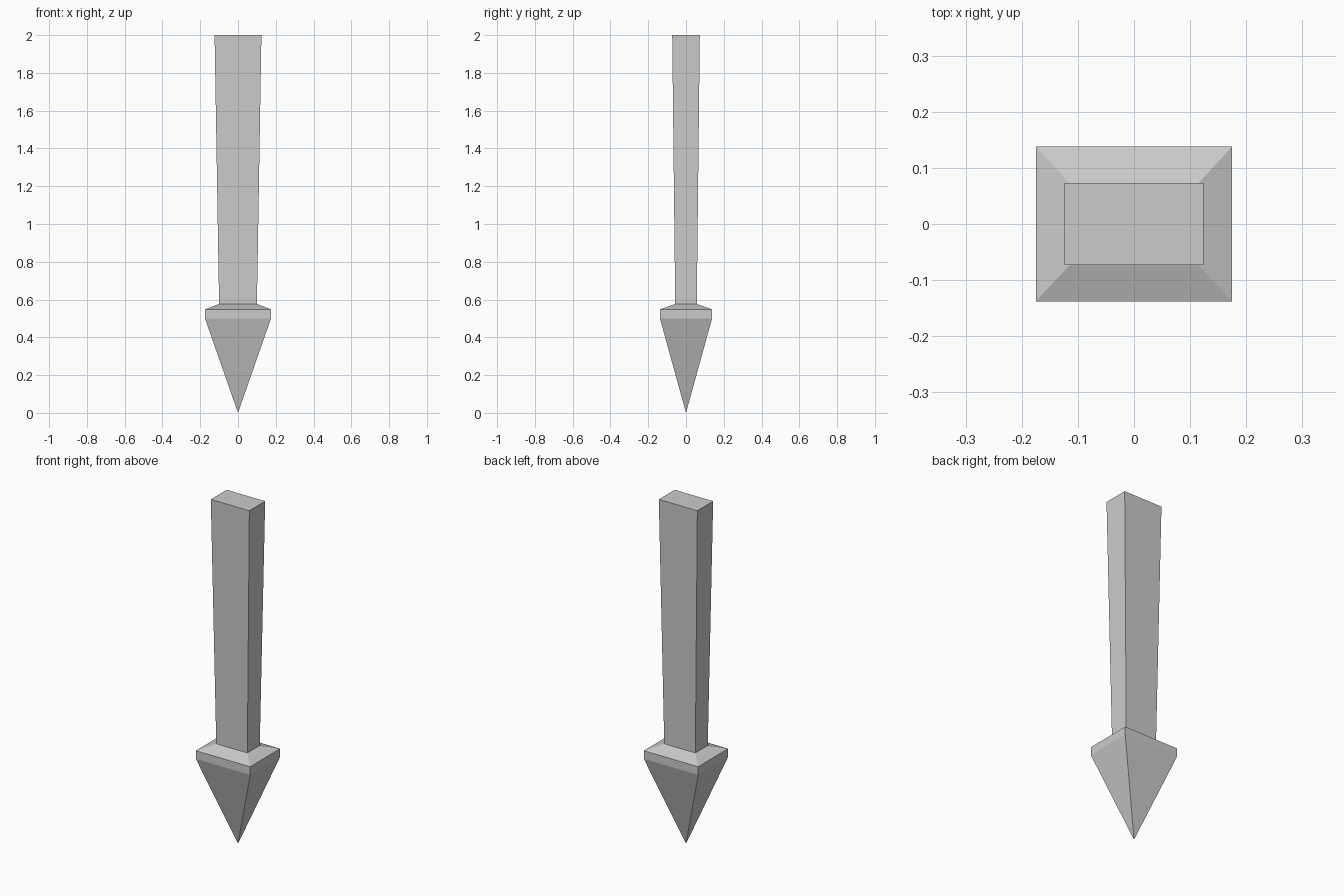
import bpy
import bmesh

cube = bpy.data.objects.get("Cube")
if cube:
    bpy.data.objects.remove(cube, do_unlink=True)

# Plain grey finish
grey = bpy.data.materials.new("plain grey")
grey.use_nodes = True
colour = (0.6, 0.6, 0.6, 1.0)
grey.diffuse_color = colour
grey.node_tree.nodes["Principled BSDF"].inputs["Base Color"].default_value = colour


def rectangular_loft(name, sections, tip=None):
    """Join rectangles (half x, half y, z) from bottom to top, with an optional point below."""
    bm = bmesh.new()
    rings = [[bm.verts.new((sx * hx, sy * hy, z))
              for sx, sy in ((-1, -1), (1, -1), (1, 1), (-1, 1))]
             for hx, hy, z in sections]
    for low, high in zip(rings, rings[1:]):
        for i in range(4):
            j = (i + 1) % 4
            bm.faces.new((low[i], low[j], high[j], high[i]))
    bm.faces.new(rings[-1])
    if tip is None:
        bm.faces.new(rings[0][::-1])
    else:
        point = bm.verts.new((0, 0, tip))
        for i in range(4):
            bm.faces.new((point, rings[0][(i + 1) % 4], rings[0][i]))
    bmesh.ops.recalc_face_normals(bm, faces=bm.faces[:])
    mesh = bpy.data.meshes.new(name)
    bm.to_mesh(mesh)
    bm.free()
    mesh.materials.append(grey)
    obj = bpy.data.objects.new(name, mesh)
    bpy.context.collection.objects.link(obj)
    return obj


# Pointed head with an upright rim and a sloped shoulder
rectangular_loft("pointed_head",
                 [(0.175, 0.138, 0.5), (0.175, 0.138, 0.548), (0.1, 0.057, 0.577)],
                 tip=0)

# Shaft widening towards its flat top
rectangular_loft("shaft", [(0.1, 0.057, 0.57), (0.124, 0.073, 2.0)])
